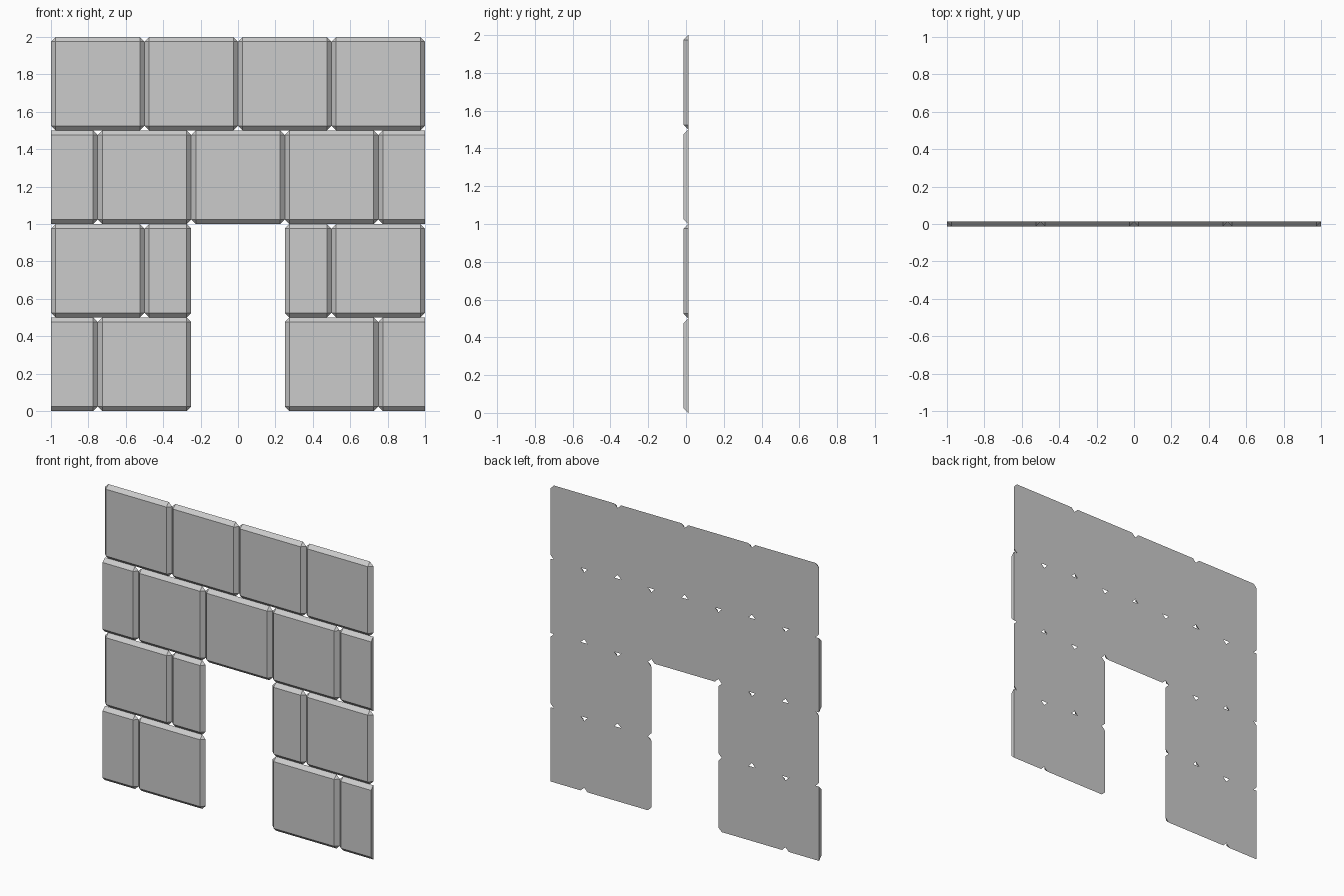
import bpy, bmesh

if "Cube" in bpy.data.objects:
    bpy.data.objects.remove(bpy.data.objects["Cube"])

D = 0.0125    # half thickness
C = 0.025     # chamfer width
H = 0.5       # course height


def stone(name, x0, x1, z0, flat=None):
    """Chamfered block; flat = 'L' or 'R' for an end cut square."""
    bm = bmesh.new()
    cl = 0 if flat == 'L' else C
    cr = 0 if flat == 'R' else C
    z1 = z0 + H
    front, back = [], []
    # corners counter-clockwise: x, z, inset in x, inset in z, lies-on-end first?
    for x, z, dx, dz, end_first in ((x0, z0, cl, C, True), (x1, z0, -cr, C, False),
                                    (x1, z1, -cr, -C, True), (x0, z1, cl, -C, False)):
        front.append(bm.verts.new((x + dx, -D, z + dz)))
        if dx:
            pts = [(x, D, z + dz), (x + dx, D, z)]
            back.append([bm.verts.new(p) for p in (pts if end_first else pts[::-1])])
        else:
            back.append([bm.verts.new((x, D, z))])
    bm.faces.new(front)
    bm.faces.new([v for pair in back for v in pair][::-1])
    for i in range(4):
        j = (i + 1) % 4
        bm.faces.new((front[j], front[i], back[i][-1], back[j][0]))
        if len(back[i]) == 2:
            bm.faces.new((front[i], *back[i]))
    bmesh.ops.recalc_face_normals(bm, faces=bm.faces)
    me = bpy.data.meshes.new(name)
    bm.to_mesh(me)
    bm.free()
    bpy.context.collection.objects.link(bpy.data.objects.new(name, me))


def mirrored(name, x0, x1, z, flat=False):
    stone(name + "_left", x0, x1, z, 'L' if flat else None)
    stone(name + "_right", -x1, -x0, z, 'R' if flat else None)


# bottom course beside the doorway
mirrored("base_end_stone", -1, -0.75, 0, True)
mirrored("base_jamb_stone", -0.75, -0.25, 0)
# second course beside the doorway
mirrored("jamb_outer_stone", -1, -0.5, H)
mirrored("jamb_half_stone", -0.5, -0.25, H)
# lintel course
mirrored("lintel_end_stone", -1, -0.75, 2 * H, True)
mirrored("lintel_side_stone", -0.75, -0.25, 2 * H)
stone("lintel_centre_stone", -0.25, 0.25, 2 * H)
# top course
mirrored("top_outer_stone", -1, -0.5, 3 * H)
mirrored("top_inner_stone", -0.5, 0, 3 * H)
